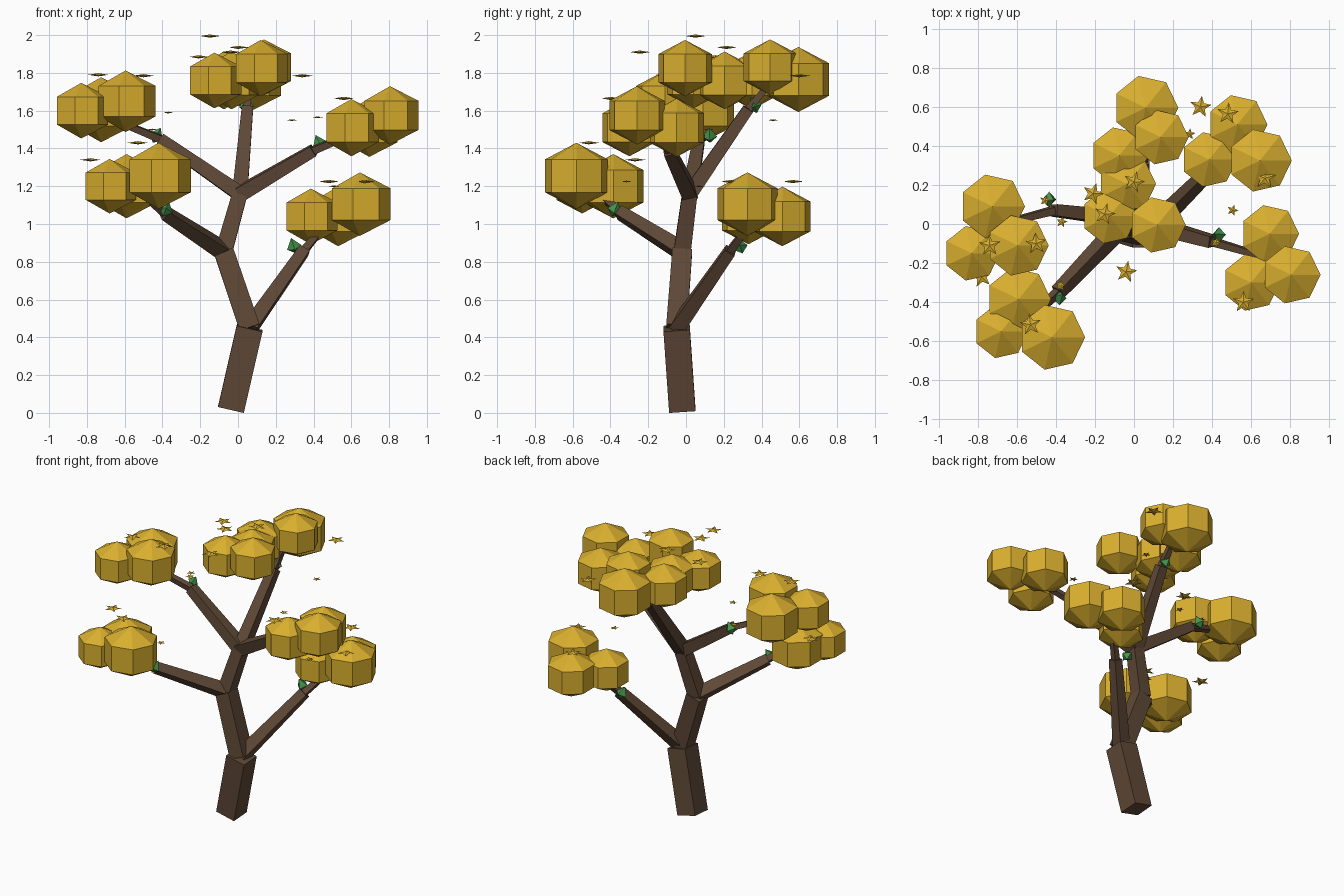
import bpy
from math import sin, cos, pi, sqrt
from mathutils import Vector

cube = bpy.data.objects.get("Cube")
if cube:
    bpy.data.objects.remove(cube, do_unlink=True)


def material(name, color):
    m = bpy.data.materials.new(name)
    m.use_nodes = True
    m.diffuse_color = (*color, 1)
    m.node_tree.nodes["Principled BSDF"].inputs["Base Color"].default_value = (*color, 1)
    return m


bark = material("brown bark", (0.115, 0.066, 0.038))
gold = material("golden foliage", (0.70, 0.43, 0.028))
green = material("leaf green", (0.06, 0.30, 0.075))


def ring(radii, z, turn=0.0):
    """Closed loop of points, one per radius."""
    n = len(radii)
    return [(r * cos(2 * pi * i / n + turn), r * sin(2 * pi * i / n + turn), z)
            for i, r in enumerate(radii)]


def lathe(name, rings, low, high, mat, place):
    """Skin stacked loops and close both ends with fans to the low and high tips."""
    n = len(rings[0])
    verts = [p for loop in rings for p in loop] + [(0, 0, low), (0, 0, high)]
    last = (len(rings) - 1) * n
    bottom, top = len(verts) - 2, len(verts) - 1
    faces = []
    for i in range(n):
        j = (i + 1) % n
        faces.append((j, i, bottom))
        faces.append((last + i, last + j, top))
        for k in range(0, last, n):
            faces.append((k + i, k + j, k + n + j, k + n + i))
    mesh = bpy.data.meshes.new(name)
    mesh.from_pydata(verts, [], faces)
    mesh.materials.append(mat)
    obj = bpy.data.objects.new(name, mesh)
    obj.location = place
    bpy.context.collection.objects.link(obj)
    return obj


def aim(obj, direction):
    obj.rotation_mode = 'QUATERNION'
    obj.rotation_quaternion = Vector((0, 0, 1)).rotation_difference(direction)


def limb(name, start, end, wide, narrow):
    """Square tapered beam between two points."""
    a, b = Vector(start), Vector(end)
    length = (b - a).length
    loops = [ring([w / sqrt(2)] * 4, z, pi / 4) for w, z in ((wide, 0), (narrow, length))]
    aim(lathe(name, loops, 0, length, bark, a), b - a)


def puff(name, x, y, z, r):
    """Seven-sided faceted ball."""
    h = r * 1.03
    lathe(name, [ring([r] * 7, -h / 2), ring([r] * 7, h / 2)], -h, h, gold, (x, y, z))


def star(name, x, y, z, r, turn):
    """Thin five-pointed blossom with raised centres."""
    lathe(name, [ring([r, r * 0.45] * 5, 0, turn)], -r * 0.15, r * 0.15, gold, (x, y, z))


# Trunk
root, fork, elbow, crown = (-.037, -.02, .02), (.062, -.05, .45), (-.075, -.02, .855), (.01, .02, 1.16)
limb("trunk_lower", root, fork, .14, .14)
limb("trunk_middle", fork, elbow, .11, .105)
limb("trunk_upper", elbow, crown, .09, .08)

# Branches: base, bend, twig tip, leaf position
branches = {
    "low_left": (fork, (.35, .235, .86), (.5, .37, 1.04), (.295, .285, .885)),
    "low_right": (elbow, (-.39, -.35, 1.06), (-.52, -.47, 1.17), (-.38, -.375, 1.08)),
    "high_right": (crown, (-.41, .07, 1.45), (-.68, 0, 1.56), (-.43, .125, 1.47)),
    "high_left": (crown, (.4, -.09, 1.39), (.64, -.16, 1.49), (.43, -.055, 1.43)),
    "back": (crown, (.05, .33, 1.61), (.05, .46, 1.76), (.045, .36, 1.63)),
}
for name, (base, bend, tip, leaf) in branches.items():
    limb(name + "_branch", base, bend, .08, .06)
    limb(name + "_twig", bend, tip, .04, .03)
    sprout = lathe(name + "_leaf", [ring([.04] * 4, -.01)], -.045, .045, green, leaf)
    out = Vector(bend) - Vector(base)
    aim(sprout, Vector((-out.x * .6, -out.y * .6, .5)))

# Foliage clusters: x, y, z, radius of each puff
clusters = {
    "low_right": [(-.42, -.58, 1.255, .17), (-.59, -.385, 1.2, .165), (-.68, -.55, 1.2, .14)],
    "high_right": [(-.725, .09, 1.605, .167), (-.83, -.15, 1.6, .143), (-.595, -.11, 1.65, .158)],
    "high_left": [(.805, -.26, 1.575, .15), (.6, -.3, 1.51, .147), (.695, -.05, 1.51, .15)],
    "low_left": [(.645, .325, 1.105, .163), (.385, .33, 1.04, .143), (.53, .51, 1.04, .153)],
    "back": [(.06, .595, 1.765, .167), (.137, .445, 1.83, .143), (-.075, .35, 1.76, .148)],
    "crown": [(-.035, .205, 1.76, .148), (-.125, .04, 1.76, .143), (.12, -.005, 1.825, .145)],
}
for name, puffs in clusters.items():
    for i, p in enumerate(puffs):
        puff(f"{name}_foliage_{i}", *p)

# Floating star blossoms
big = [(-.21, .155, 1.885), (0, .215, 1.935), (-.15, .05, 1.995), (-.04, -.245, 1.91),
       (.34, .6, 1.785), (.48, .565, 1.225), (.67, .235, 1.225), (.56, -.4, 1.665),
       (-.74, -.11, 1.79), (-.5, -.1, 1.785), (-.53, -.515, 1.43), (-.78, -.27, 1.34)]
small = [(.505, .07, 1.2), (.42, -.095, 1.565), (-.455, .12, 1.5), (-.37, .01, 1.59),
         (-.375, -.315, 1.225), (.285, .46, 1.55)]
for label, spots, size in (("large", big, .057), ("small", small, .03)):
    for i, spot in enumerate(spots):
        star(f"{label}_star_{i}", *spot, size, i * 1.3)
